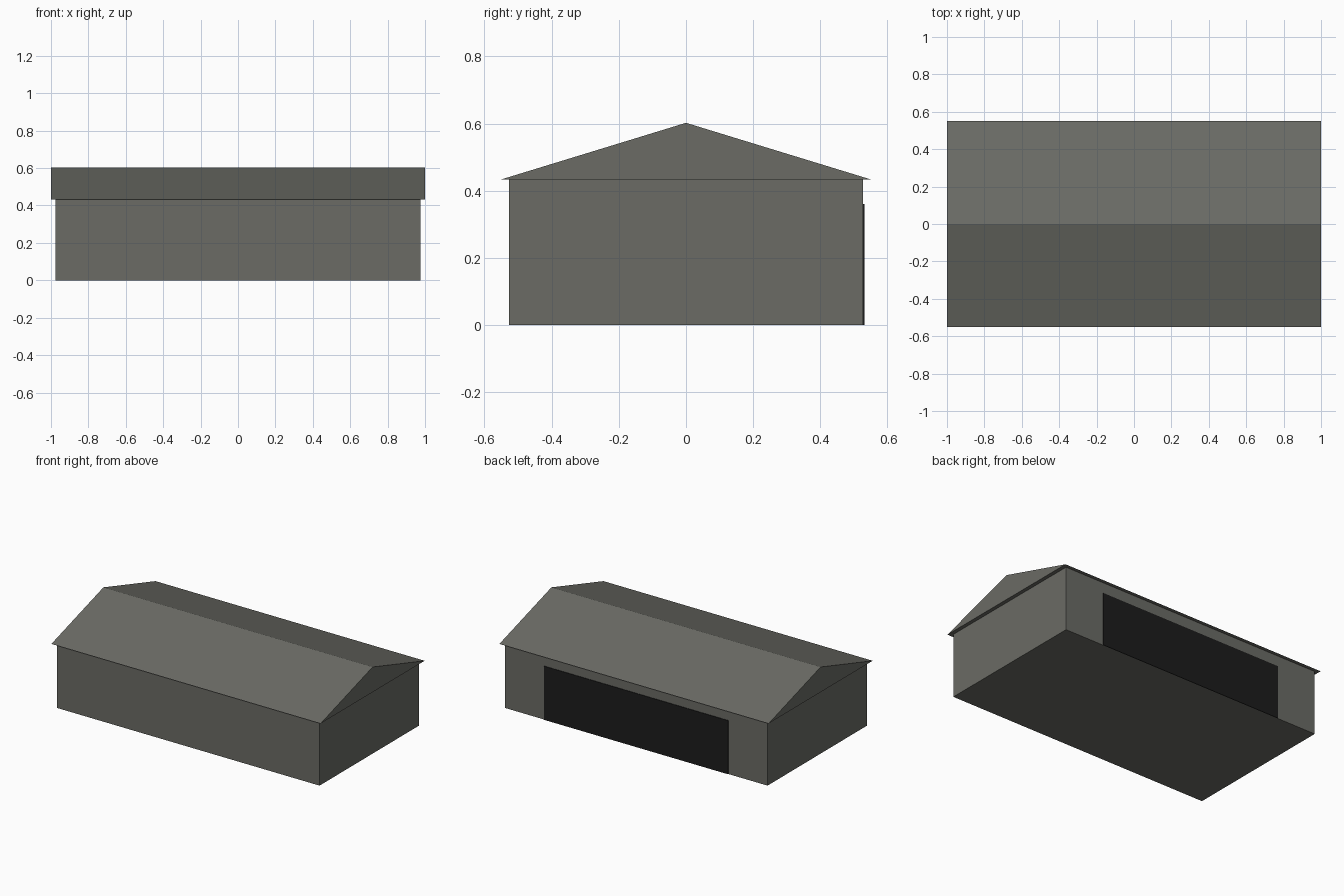
import bpy
import bmesh

cube = bpy.data.objects.get("Cube")
if cube:
    bpy.data.objects.remove(cube, do_unlink=True)


def material(name, colour):
    mat = bpy.data.materials.new(name)
    mat.use_nodes = True
    mat.diffuse_color = (*colour, 1)
    mat.node_tree.nodes["Principled BSDF"].inputs["Base Color"].default_value = (*colour, 1)
    return mat


def prism(name, profile, half_length, mat):
    """Extrude a (y, z) profile along x, centred on x = 0."""
    bm = bmesh.new()
    face = bm.faces.new([bm.verts.new((-half_length, y, z)) for y, z in profile])
    extruded = bmesh.ops.extrude_face_region(bm, geom=[face])["geom"]
    verts = [v for v in extruded if isinstance(v, bmesh.types.BMVert)]
    bmesh.ops.translate(bm, verts=verts, vec=(2 * half_length, 0, 0))
    bmesh.ops.recalc_face_normals(bm, faces=bm.faces)
    mesh = bpy.data.meshes.new(name)
    bm.to_mesh(mesh)
    bm.free()
    mesh.materials.append(mat)
    obj = bpy.data.objects.new(name, mesh)
    bpy.context.collection.objects.link(obj)
    return obj


def rectangle(y0, y1, z0, z1):
    return [(y0, z0), (y1, z0), (y1, z1), (y0, z1)]


wall_grey = material("warm grey", (0.145, 0.147, 0.130))
door_black = material("near black", (0.012, 0.012, 0.012))

EAVE, RIDGE = 0.433, 0.602

# Walls
prism("walls", rectangle(-0.527, 0.527, 0, EAVE), 0.975, wall_grey)
# Closed gable roof overhanging every side
prism("roof", [(-0.552, EAVE), (0.552, EAVE), (0, RIDGE)], 1.0, wall_grey)
# Wide door panel on the back wall
prism("back_door", rectangle(0.527, 0.531, 0, 0.36), 0.685, door_black)
